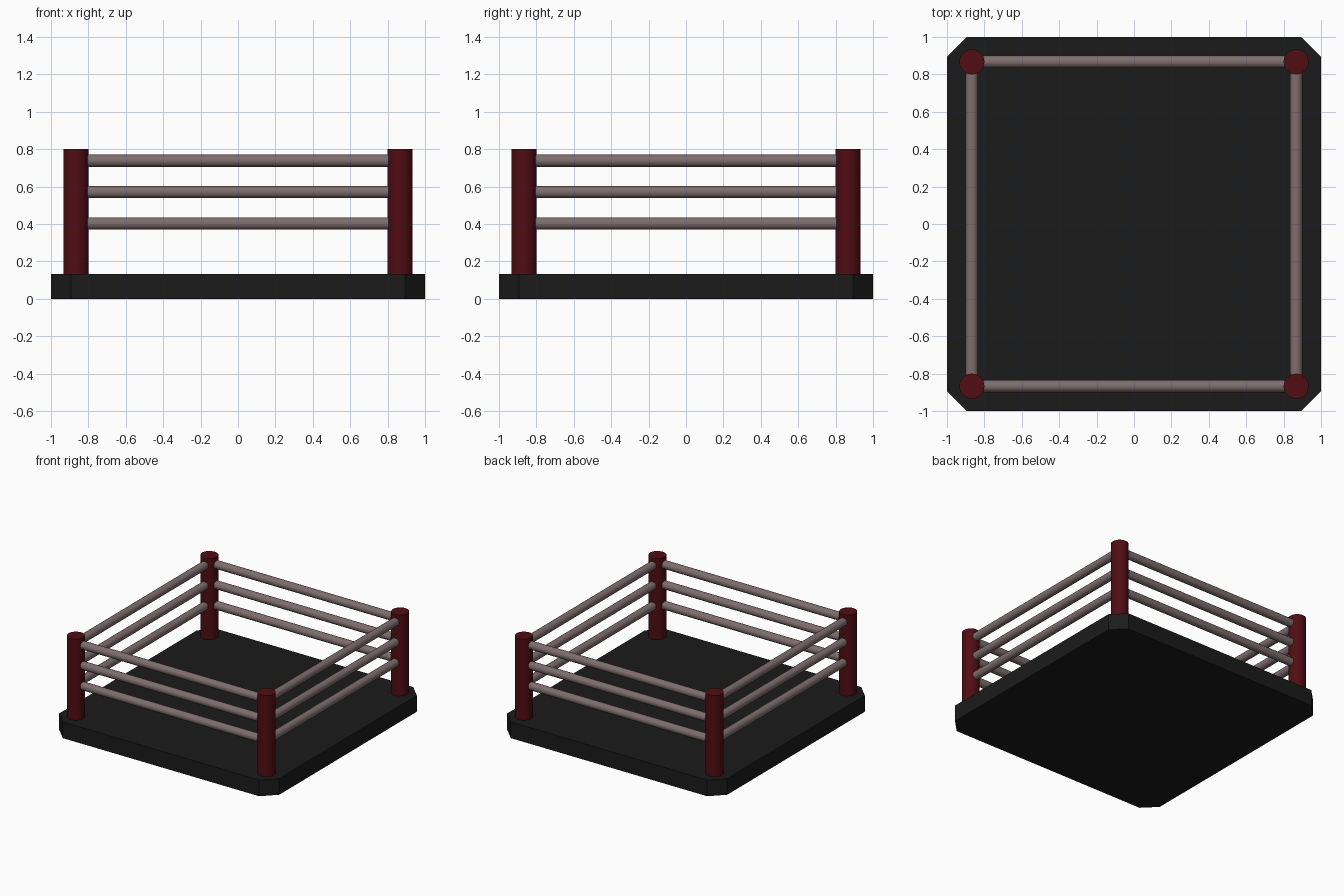
import bpy, bmesh
from math import pi
from mathutils import Matrix

if "Cube" in bpy.data.objects:
    bpy.data.objects.remove(bpy.data.objects["Cube"])


def material(name, rgb):
    m = bpy.data.materials.new(name)
    m.diffuse_color = (*rgb, 1)
    m.use_nodes = True
    m.node_tree.nodes["Principled BSDF"].inputs["Base Color"].default_value = m.diffuse_color
    return m


black = material("black", (0.011, 0.011, 0.011))
red = material("dark_red", (0.08, 0.004, 0.006))
grey = material("warm_grey", (0.21, 0.155, 0.155))


def cylinder(name, radius, length, loc, rot, mat):
    bpy.ops.mesh.primitive_cylinder_add(vertices=32, radius=radius, depth=length,
                                        location=loc, rotation=rot)
    ob = bpy.context.object
    ob.name = name
    ob.data.materials.append(mat)
    bpy.ops.object.shade_smooth_by_angle()


# Platform: square slab with chamfered vertical corners
H = 0.133
bm = bmesh.new()
bmesh.ops.create_cube(bm, size=1, matrix=Matrix.Translation((0, 0, H / 2))
                      @ Matrix.Diagonal((2, 2, H, 1)))
upright = [e for e in bm.edges if abs(e.verts[0].co.z - e.verts[1].co.z) > 0.01]
bmesh.ops.bevel(bm, geom=upright, offset=0.107, segments=1, affect='EDGES')
mesh = bpy.data.meshes.new("platform")
bm.to_mesh(mesh)
bm.free()
mesh.materials.append(black)
bpy.context.collection.objects.link(bpy.data.objects.new("platform", mesh))

# Corner posts
P = 0.867
for sx in (-1, 1):
    for sy in (-1, 1):
        cylinder("corner_post", 0.067, 0.8 - H, (sx * P, sy * P, (0.8 + H) / 2), (0, 0, 0), red)

# Three ropes on each of the four sides
for z in (0.403, 0.571, 0.738):
    for s in (-1, 1):
        cylinder("rope_x", 0.033, 1.608, (0, s * P, z), (0, pi / 2, 0), grey)
        cylinder("rope_y", 0.033, 1.608, (s * P, 0, z), (pi / 2, 0, 0), grey)
